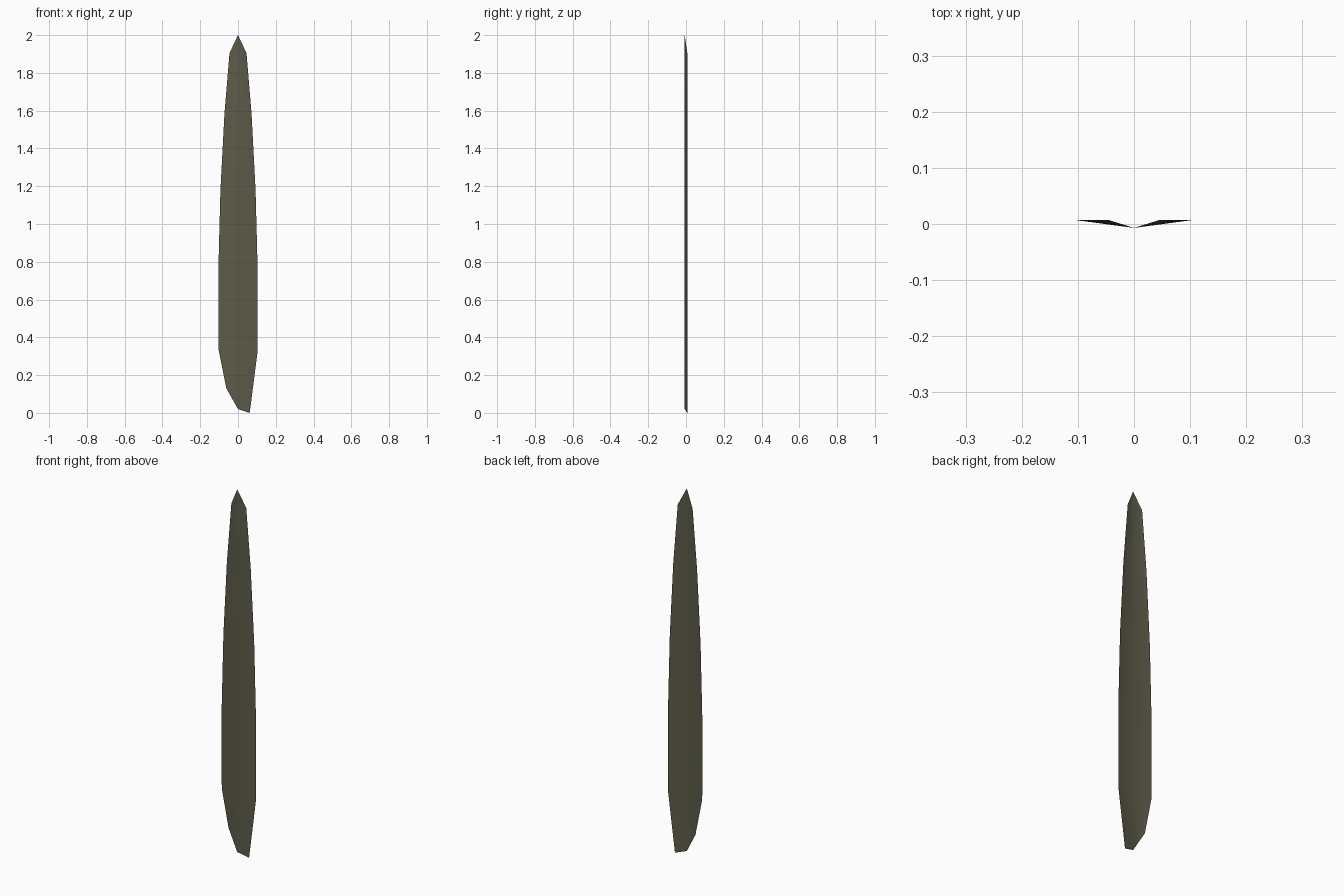
import bpy, bmesh

if "Cube" in bpy.data.objects:
    bpy.data.objects.remove(bpy.data.objects["Cube"])

# Rows from base to tip: (half width, left edge z, rib z, right edge z)
ROWS = [
    (0.062, 0.13, 0.02, 0.00),
    (0.103, 0.335, 0.33, 0.32),
    (0.104, 0.76, 0.76, 0.76),
    (0.093, 1.18, 1.18, 1.18),
    (0.072, 1.58, 1.58, 1.58),
    (0.045, 1.905, 2.00, 1.905),
]
FOLD = 0.007  # shallow V: rib forward, edges back

# Folded blade sheet
bm = bmesh.new()
grid = [[bm.verts.new(p) for p in ((-w, FOLD, zl), (0, -FOLD, zc), (w, FOLD, zr))]
        for w, zl, zc, zr in ROWS]
for low, high in zip(grid, grid[1:]):
    for i in range(2):
        bm.faces.new((low[i], low[i + 1], high[i + 1], high[i]))

mesh = bpy.data.meshes.new("blade")
bm.to_mesh(mesh)
bm.free()
mesh.shade_smooth()
blade = bpy.data.objects.new("feather_blade", mesh)
bpy.context.collection.objects.link(blade)

# Dark olive colour
mat = bpy.data.materials.new("dark_olive")
mat.diffuse_color = (0.11, 0.105, 0.067, 1)
mat.use_nodes = True
mat.node_tree.nodes["Principled BSDF"].inputs["Base Color"].default_value = mat.diffuse_color
mesh.materials.append(mat)
